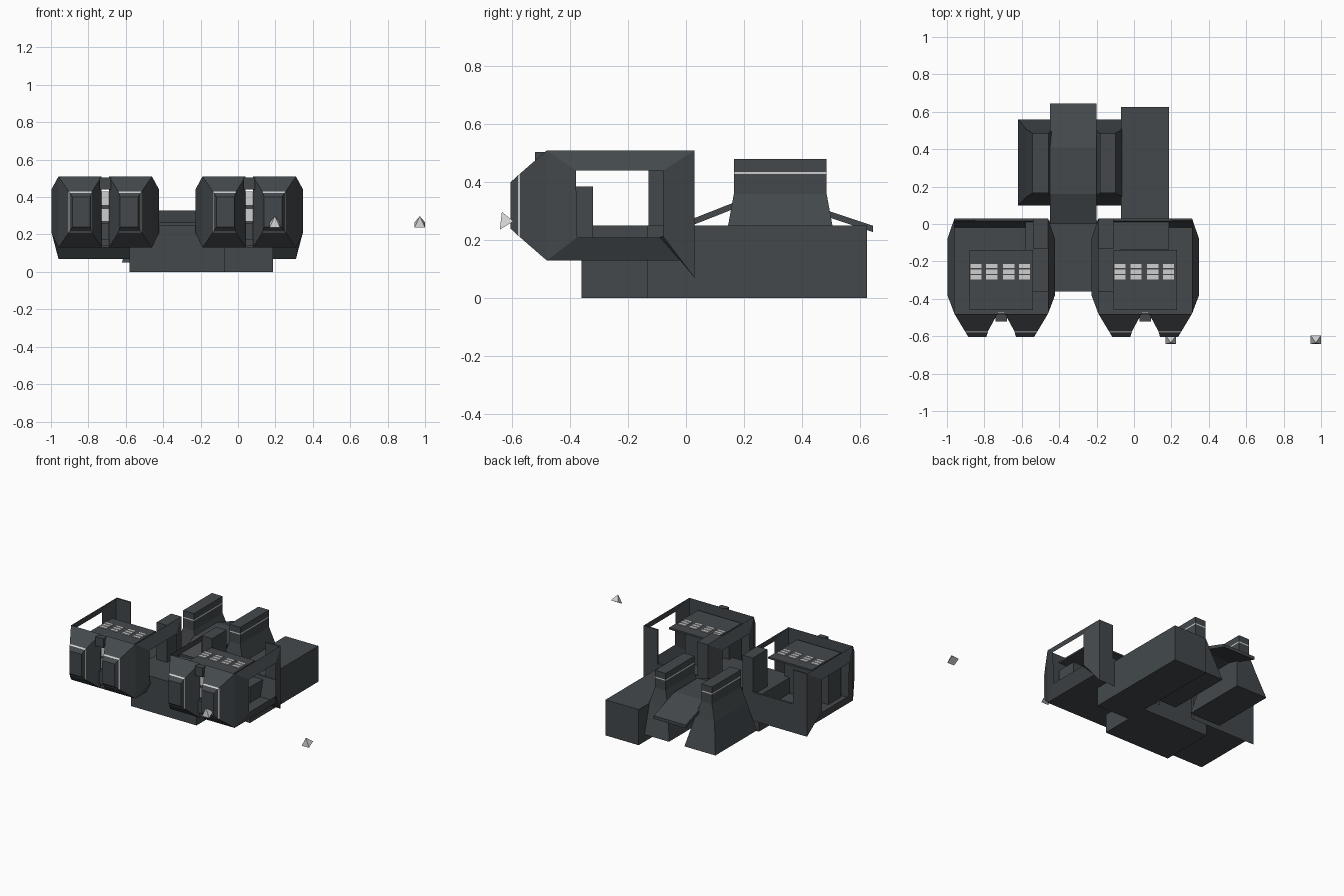
import bpy, bmesh
from mathutils import Vector

if "Cube" in bpy.data.objects:
    bpy.data.objects.remove(bpy.data.objects["Cube"])


def material(name, rgb):
    m = bpy.data.materials.new(name)
    m.diffuse_color = (*rgb, 1)
    m.use_nodes = True
    m.node_tree.nodes["Principled BSDF"].inputs["Base Color"].default_value = m.diffuse_color
    return m


SLATE = material("dark slate", (0.057, 0.066, 0.072))
LIGHT = material("light grey", (0.62, 0.62, 0.62))


def mesh(name, verts, faces, mats=(SLATE,), idx=None, fix=True):
    me = bpy.data.meshes.new(name)
    me.from_pydata([tuple(v) for v in verts], [], faces)
    for m in mats:
        me.materials.append(m)
    if idx:
        me.polygons.foreach_set("material_index", idx)
    if fix:
        bm = bmesh.new()
        bm.from_mesh(me)
        bmesh.ops.recalc_face_normals(bm, faces=bm.faces)
        bm.to_mesh(me)
        bm.free()
    ob = bpy.data.objects.new(name, me)
    bpy.context.scene.collection.objects.link(ob)
    return ob


def loft(name, sections, axis, light_band=None, mats=(SLATE, LIGHT)):
    """Closed rectangular loft; section = (t, a0, a1, b0, b1) along axis y or z."""
    verts, faces, idx = [], [], []
    for t, a0, a1, b0, b1 in sections:
        for a, b in ((a0, b0), (a1, b0), (a1, b1), (a0, b1)):
            verts.append((a, b, t) if axis == "z" else (a, t, b))
    n = len(sections)
    for s in range(n - 1):
        for k in range(4):
            j = (k + 1) % 4
            faces.append((4 * s + k, 4 * s + j, 4 * s + 4 + j, 4 * s + 4 + k))
            idx.append(1 if s == light_band else 0)
    faces += [(0, 1, 2, 3), tuple(range(4 * n - 4, 4 * n))]
    return mesh(name, verts, faces, mats, idx + [0, 0])


def box(name, x0, x1, y0, y1, z0, z1, mat=SLATE):
    return loft(name, [(z0, x0, x1, y0, y1), (z1, x0, x1, y0, y1)], "z", None, (mat,))


def cabin(label, cx, m):
    """Open-topped cabin; m = side (+1/-1) carrying the corner post."""
    for s, side in ((-1, "left"), (1, "right")):
        # bulging side wall around a window
        base = [(-.48, .13), (-.02, .13), (.03, .07), (.03, .51), (-.48, .51)]
        rim = [(-.375, .21), (-.09, .21), (-.08, .215), (-.08, .44), (-.38, .44)]
        v = [(cx + s * .25, y, z) for y, z in base] + [(cx + s * .288, y, z) for y, z in rim]
        mesh(f"{label}_{side}_window_wall", v,
             [(k, (k + 1) % 5, 5 + (k + 1) % 5, 5 + k) for k in range(5)])
        # tapered nose half with a light band near its tip
        secs = []
        for y, i, o, z0, z1 in ((-.48, .02, .25, .13, .51), (-.572, .07, .195, .21, .43),
                                (-.580, .072, .19, .217, .423), (-.605, .08, .175, .24, .40)):
            a, b = sorted((cx + s * i, cx + s * o))
            secs.append((y, a, b, z0, z1))
        loft(f"{label}_{side}_nose", secs, "y", 1)
    # floor, rear lip and low rear wall
    box(f"{label}_floor", cx - .25, cx + .25, -.48, -.02, .13, .14)
    mesh(f"{label}_rear_lip",
         [(cx + x, y, z) for x in (-.25, .25) for y, z in ((-.02, .13), (.03, .07), (.03, .27), (.015, .27))],
         [(0, 1, 2, 3), (4, 5, 6, 7), (0, 1, 5, 4), (1, 2, 6, 5), (2, 3, 7, 6), (3, 0, 4, 7)])
    # corner post and opposite rear panel
    a, b = sorted((cx + m * .17, cx + m * .25))
    box(f"{label}_corner_post", a, b, -.13, .03, .14, .51)
    a, b = sorted((cx - m * .14, cx - m * .25))
    box(f"{label}_rear_panel", a, b, .02, .03, .2, .51)
    # console with instrument bars
    box(f"{label}_console_leg", cx - .17, cx + .17, -.46, -.32, .14, .385)
    box(f"{label}_console_top", cx - .17, cx + .17, -.46, -.14, .44, .452)
    for gx in (-.135, -.05, .04, .125):
        for gy in (-.285, -.255, -.225):
            box(f"{label}_instrument", cx + gx - .03, cx + gx + .03, gy - .011, gy + .011,
                .452, .457, LIGHT)
    # centre strut and light chips in the nose slit
    box(f"{label}_strut_top", cx - .03, cx + .03, -.52, -.48, .44, .505)
    box(f"{label}_strut_bottom", cx - .02, cx + .02, -.50, -.47, .17, .26)
    for z0, z1 in ((.27, .34), (.355, .43)):
        box(f"{label}_slit_light", cx - .02, cx + .02, -.478, -.470, z0, z1, LIGHT)


def chimney(name, cx):
    """Flared hood with a light stripe below the top."""
    loft(name, [(.05, cx - .12, cx + .12, .10, .56), (.25, cx - .075, cx + .075, .145, .505),
                (.36, cx - .042, cx + .042, .165, .485), (.428, cx - .042, cx + .042, .165, .485),
                (.436, cx - .042, cx + .042, .165, .485), (.48, cx - .042, cx + .042, .165, .485)],
         "z", 3)


cabin("left_cabin", -.71, 1)
cabin("right_cabin", .06, -1)
chimney("left_chimney", -.50)
chimney("right_chimney", -.14)

# base blocks
box("front_base", -.58, -.07, -.36, .02, 0, .25)
box("rear_base", -.07, .187, -.135, .625, 0, .25)

# bent cover plate between the chimneys
path = [(0, .265), (.16, .328), (.41, .328), (.645, .25)]
pv = [(x, y, z - d) for x in (-.45, -.20) for d in (0, .022) for y, z in path]
pf = []
for k in range(3):
    pf += [(k, k + 1, 9 + k, 8 + k), (4 + k, 5 + k, 13 + k, 12 + k),
           (k, k + 1, 5 + k, 4 + k), (8 + k, 9 + k, 13 + k, 12 + k)]
pf += [(0, 4, 12, 8), (3, 7, 15, 11)]
mesh("cover_plate", pv, pf)

# small detached markers
for cx in (.197, .972):
    mesh("marker", [(cx - .028, -.642, .237), (cx + .028, -.642, .237), (cx + .028, -.595, .265),
                    (cx - .028, -.595, .265), (cx, -.635, .298)],
         [(0, 1, 2, 3), (0, 1, 4), (1, 2, 4), (2, 3, 4), (3, 0, 4)], (LIGHT,))
